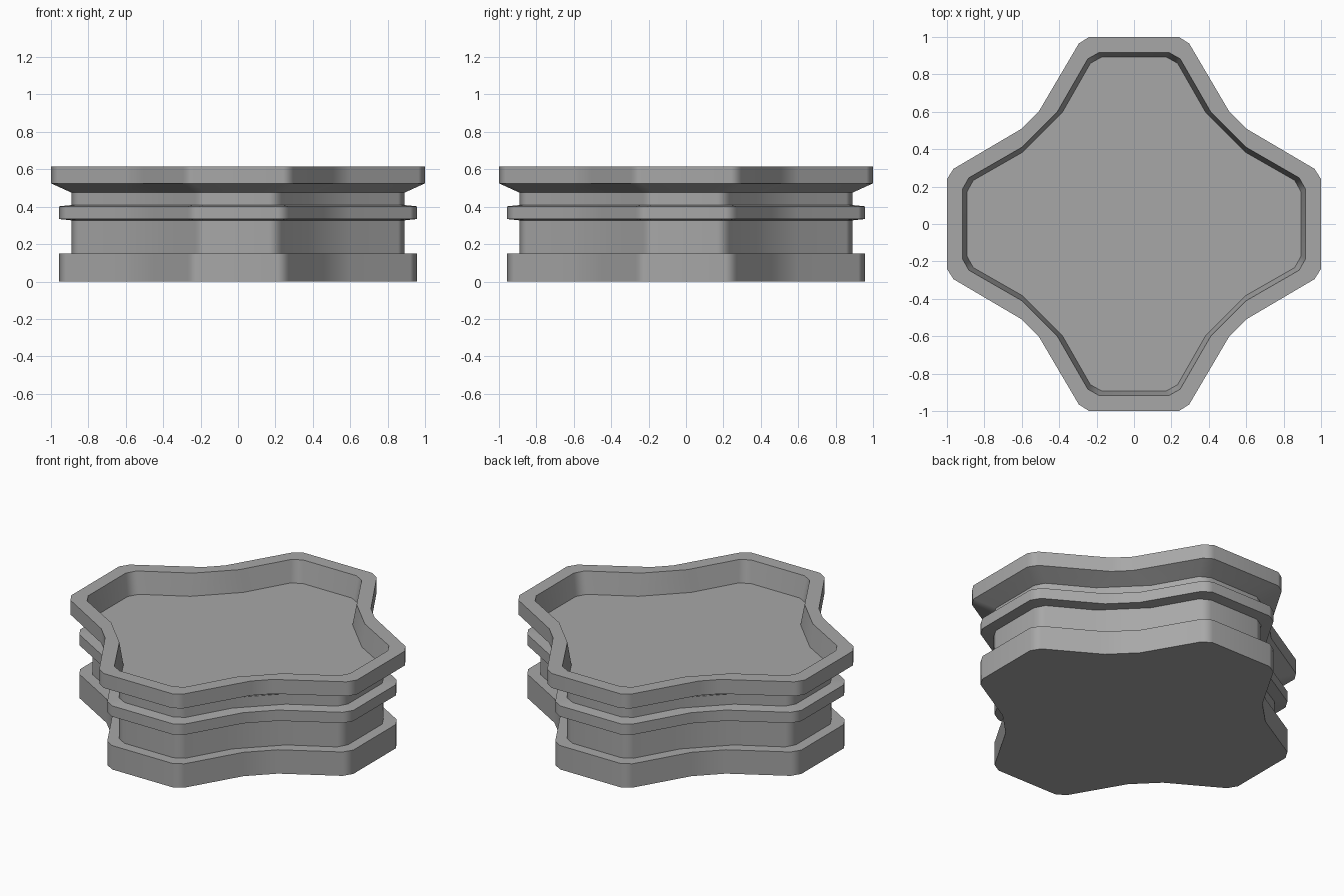
import bpy, bmesh, math
from mathutils import Matrix, Vector

cube = bpy.data.objects.get("Cube")
if cube:
    bpy.data.objects.remove(cube, do_unlink=True)

# One quarter of the cross outline, at the rim's outside and inside edge
OUTER = [(1, .24), (.965, .295), (.60, .51), (.51, .60), (.295, .965), (.24, 1)]
INNER = [(.917, .187), (.883, .247), (.60, .41), (.41, .60), (.247, .883), (.187, .917)]

# Reach of the arm tips and height, from the base up and over into the dish
PROFILE = [
    (.956, 0), (.956, .151),                              # base
    (.89, .151), (.89, .327),                             # lower neck
    (.956, .334), (.956, .402), (.89, .409),              # ledge
    (.89, .475), (1, .525), (1, .616),                    # flare and rim
    (.917, .616), (.893, .48),                            # dish wall
]


def outline(reach, z):
    """Four-armed ring whose arm tips reach the given distance."""
    t = (1 - reach) / (1 - INNER[0][0])
    quarter = [Vector((*o, z)).lerp(Vector((*i, z)), t) for o, i in zip(OUTER, INNER)]
    return [Matrix.Rotation(k * math.pi / 2, 3, 'Z') @ p for k in range(4) for p in quarter]


# Dish on its stepped pedestal, lofted through the rings
bm = bmesh.new()
rings = [[bm.verts.new(p) for p in outline(*step)] for step in PROFILE]
for low, high in zip(rings, rings[1:]):
    for i in range(len(low)):
        j = (i + 1) % len(low)
        bm.faces.new((low[i], low[j], high[j], high[i]))
bm.faces.new(rings[0][::-1])   # underside
bm.faces.new(rings[-1])        # dish floor

mesh = bpy.data.meshes.new("pedestal_dish")
bm.to_mesh(mesh)
bm.free()

stone = bpy.data.materials.new("stone_grey")
stone.use_nodes = True
colour = (.39, .39, .39, 1)
stone.diffuse_color = colour
stone.node_tree.nodes["Principled BSDF"].inputs["Base Color"].default_value = colour
mesh.materials.append(stone)

dish = bpy.data.objects.new("pedestal_dish", mesh)
bpy.context.collection.objects.link(dish)
bpy.ops.object.select_all(action='DESELECT')
dish.select_set(True)
bpy.context.view_layer.objects.active = dish
bpy.ops.object.shade_smooth_by_angle(angle=math.radians(40))

# Large faces stay flat, the narrow corner facets read as rounded
weighted = dish.modifiers.new("weighted_normals", 'WEIGHTED_NORMAL')
weighted.keep_sharp = True
